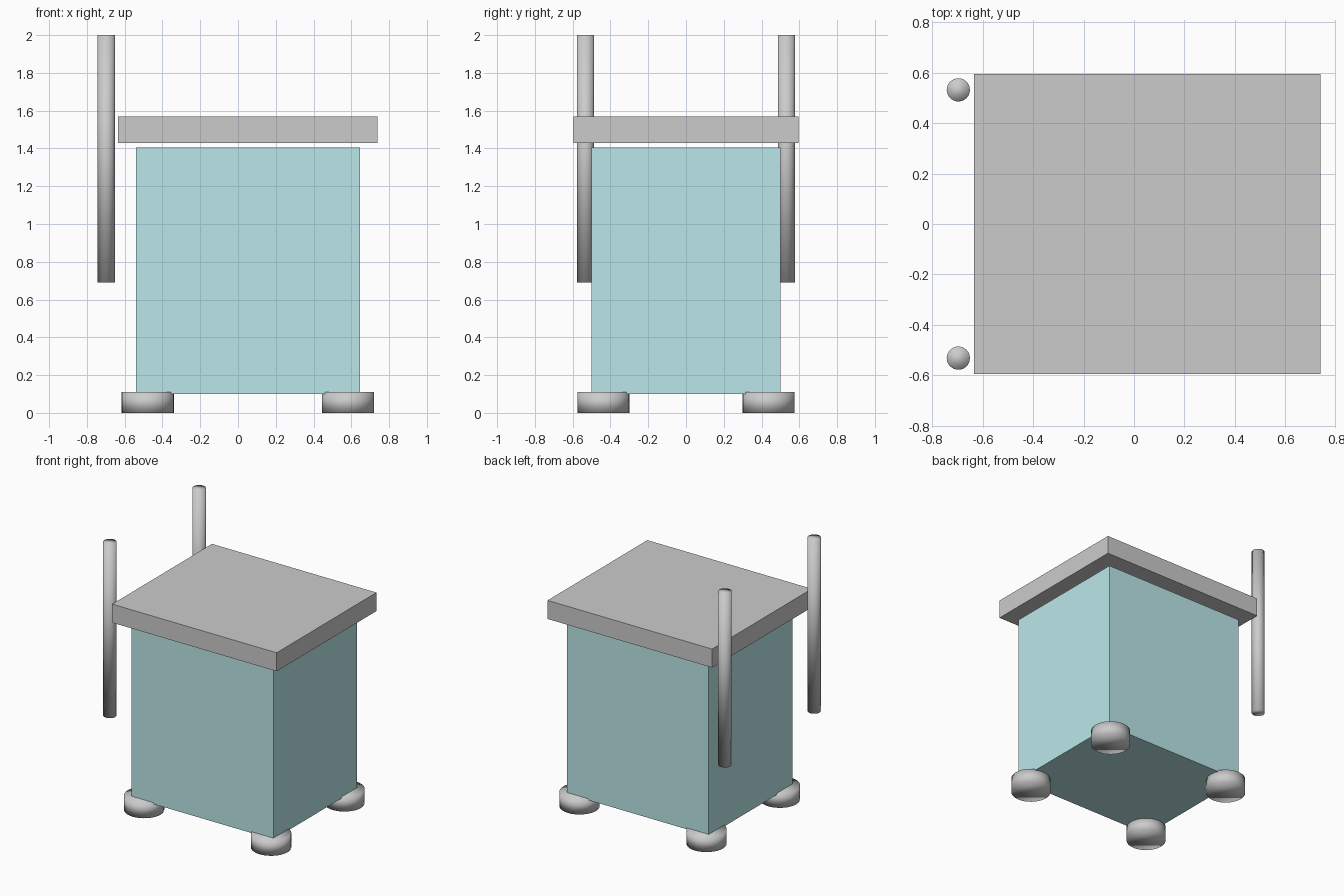
import bpy

if "Cube" in bpy.data.objects:
    bpy.data.objects.remove(bpy.data.objects["Cube"])

CX = 0.0525  # centre of the bin in x; the handle posts stick out on the left


def box(name, size, center):
    bpy.ops.mesh.primitive_cube_add(size=1, location=center)
    ob = bpy.context.object
    ob.name = name
    ob.scale = size
    bpy.ops.object.transform_apply(location=False, rotation=False, scale=True)
    return ob


def cylinder(name, radius, x, y, z0, z1):
    bpy.ops.mesh.primitive_cylinder_add(
        vertices=32, radius=radius, depth=z1 - z0, location=(x, y, (z0 + z1) / 2))
    ob = bpy.context.object
    ob.name = name
    # soft shading runs over the rims as well
    bpy.ops.object.shade_smooth()
    return ob


# Teal container body
teal = bpy.data.materials.new("teal")
teal.diffuse_color = (0.5, 0.8, 0.82, 1)
teal.use_nodes = True
teal.node_tree.nodes["Principled BSDF"].inputs["Base Color"].default_value = teal.diffuse_color
body = box("body", (1.185, 1.0, 1.305), (CX, 0, 0.7525))
body.data.materials.append(teal)

# Lid floating just above the body
box("lid", (1.373, 1.19, 0.14), (CX, 0, 1.5))

for side, sy in (("front", -1), ("back", 1)):
    # Upright handle posts
    cylinder(side + "_handle_post", 0.046, -0.697, sy * 0.532, 0.69, 2.0)
    # Wheels at the bottom corners
    for end, sx in (("left", -1), ("right", 1)):
        cylinder(f"{side}_{end}_wheel", 0.138, CX + sx * 0.53, sy * 0.437, 0.0, 0.11)
